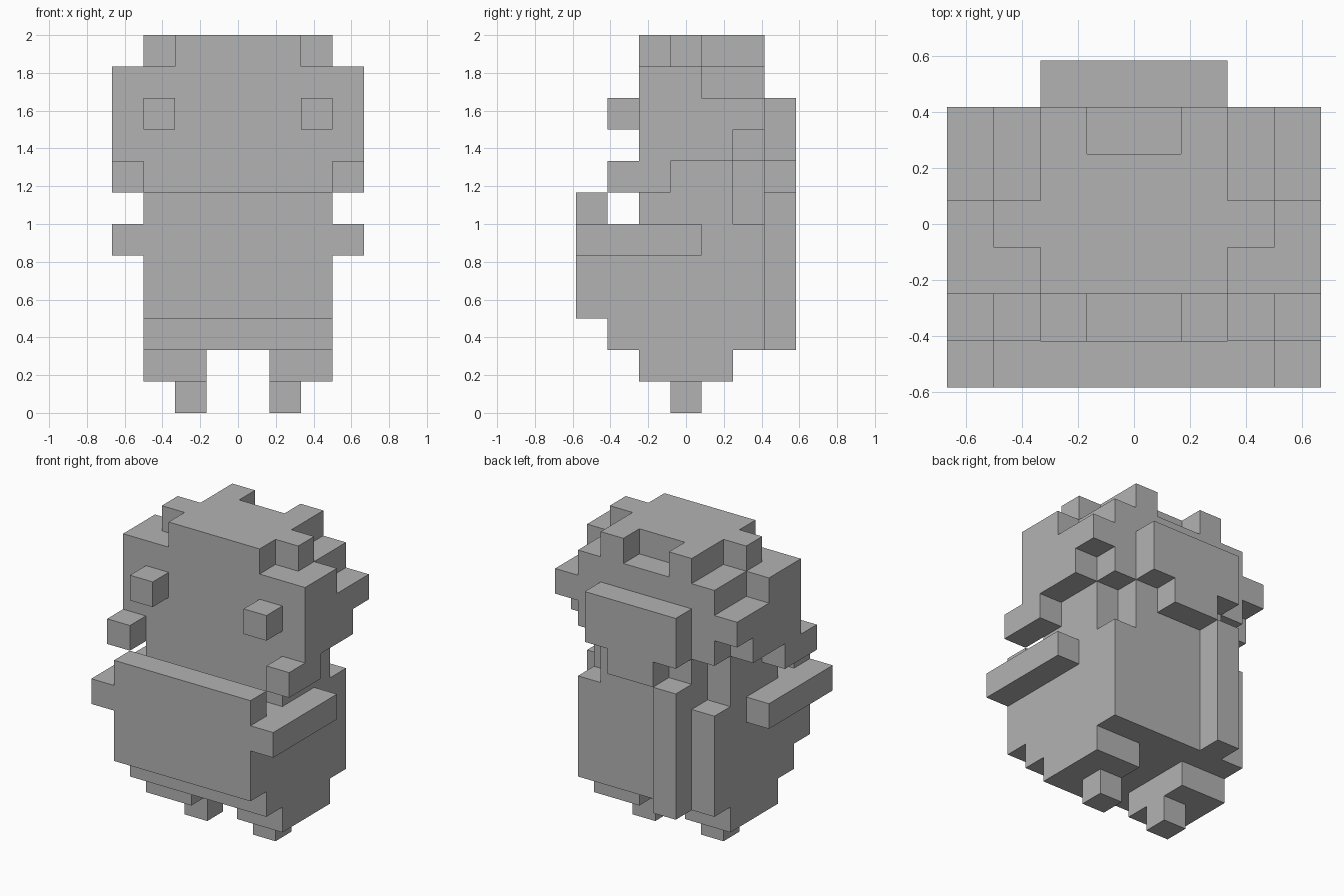
import bpy
import bmesh

cube = bpy.data.objects.get("Cube")
if cube:
    bpy.data.objects.remove(cube, do_unlink=True)

U = 1 / 6        # edge of one block
DEPTH = 7        # blocks from front to back

grey = bpy.data.materials.new("plain_grey")
grey.use_nodes = True
COLOUR = (0.45, 0.45, 0.45, 1)
grey.diffuse_color = COLOUR
grey.node_tree.nodes["Principled BSDF"].inputs["Base Color"].default_value = COLOUR


def part(name, *boxes):
    """Boxes are x, depth and height ranges counted in blocks."""
    bm = bmesh.new()
    for lo_hi in boxes:
        x, d, z = lo_hi
        made = bmesh.ops.create_cube(bm, size=1)["verts"]
        for v in made:
            v.co.x = (x[1] if v.co.x > 0 else x[0]) * U
            v.co.y = ((d[1] if v.co.y > 0 else d[0]) - DEPTH / 2) * U
            v.co.z = (z[1] if v.co.z > 0 else z[0]) * U
    mesh = bpy.data.meshes.new(name)
    bm.to_mesh(mesh)
    bm.free()
    mesh.materials.append(grey)
    obj = bpy.data.objects.new(name, mesh)
    bpy.context.collection.objects.link(obj)
    return obj


def pair(name, *boxes):
    """A part on the left (+x) and its mirror image on the right."""
    part("left_" + name, *boxes)
    part("right_" + name, *[((-x[1], -x[0]), d, z) for x, d, z in boxes])


def wide(half):
    return (-half, half)


# Legs and feet
pair("foot", ((1, 2), (3, 4), (0, 1)))
pair("leg", ((1, 3), (2, 5), (1, 2)))

# Body with a pouch panel in front and a small pocket behind it
part("body",
     (wide(3), (2, 5), (2, 8)),
     (wide(3), (5, 6), (2, 6)),
     (wide(3), (1, 2), (2, 5)))
pair("pocket_rim", ((1, 3), (1, 2), (5, 6)))
part("front_panel", (wide(3), (0, 1), (3, 7)))
part("neck", (wide(2), (5, 6), (6, 8)))
part("tail", ((-2, -1), (6, 7), (2, 7)))
pair("arm", ((3, 4), (0, 4), (5, 6)))

# Head, stepped back towards the top and rear
part("head",
     (wide(4), (2, 4), (8, 11)),
     (wide(4), (4, 5), (8, 10)),
     (wide(4), (5, 6), (9, 10)),
     (wide(3), (5, 6), (8, 9)),
     (wide(3), (4, 6), (10, 11)))
part("crown", (wide(2), (2, 5), (11, 12)))
pair("crown_corner", ((1, 2), (5, 6), (11, 12)))
part("back_of_head",
     (wide(2), (6, 7), (8, 10)),
     (wide(1), (6, 7), (7, 8)))

# Ears, eyes and cheeks
pair("ear", ((2, 3), (3, 4), (11, 12)))
pair("eye", ((2, 3), (1, 2), (9, 10)))
pair("cheek", ((3, 4), (1, 3), (7, 8)))
